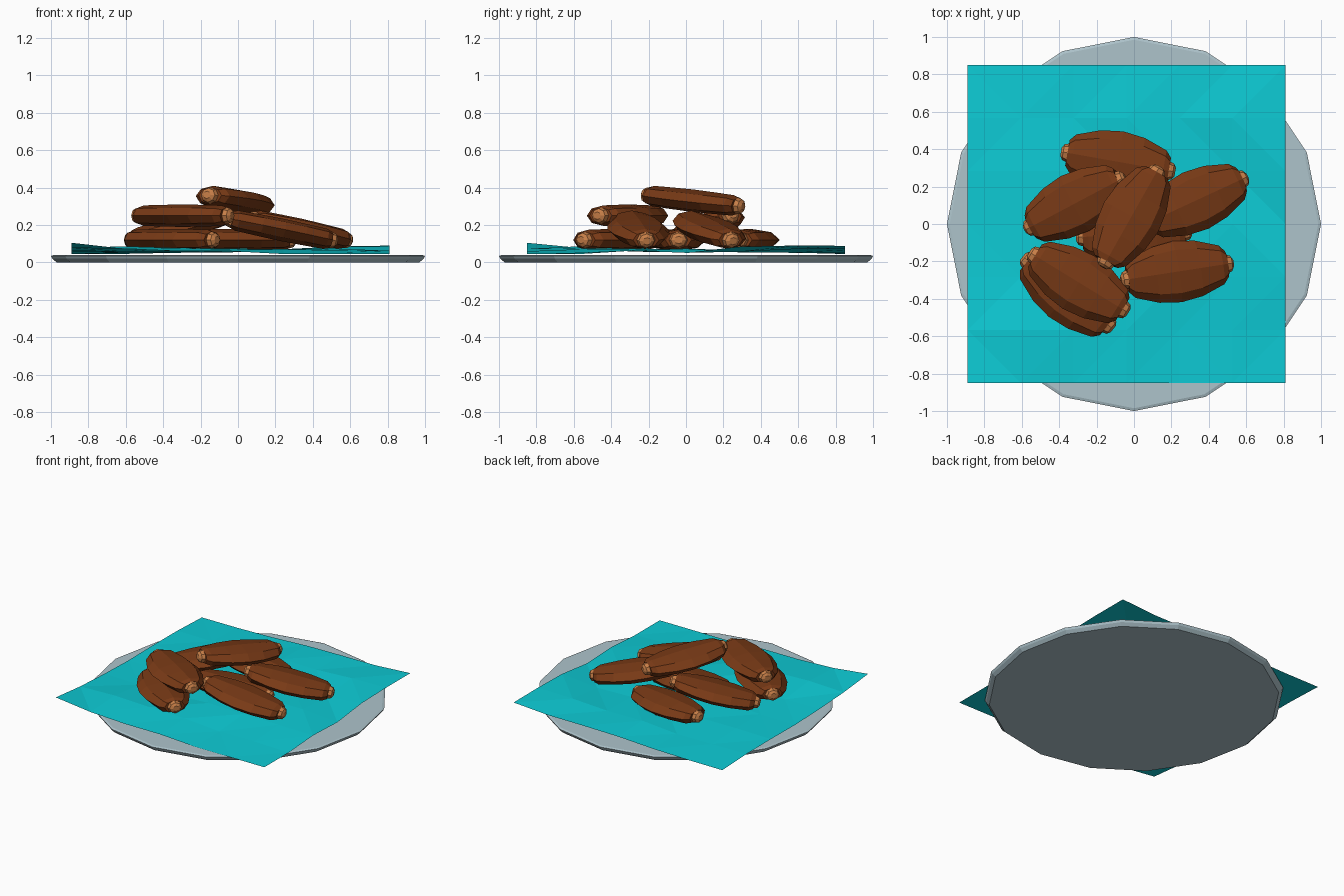
import bpy, bmesh, math, random
from mathutils import Vector, Matrix

if "Cube" in bpy.data.objects:
    bpy.data.objects.remove(bpy.data.objects["Cube"])

random.seed(4)


def material(name, rgb):
    m = bpy.data.materials.new(name)
    m.diffuse_color = (*rgb, 1)
    m.use_nodes = True
    m.node_tree.nodes["Principled BSDF"].inputs["Base Color"].default_value = m.diffuse_color
    return m


PLATE = material("plate_grey", (0.42, 0.55, 0.60))
CLOTH = material("cloth_teal", (0.004, 0.60, 0.67))
BROWN = material("crust_brown", (0.19, 0.042, 0.008))
TAN = material("filling_tan", (0.57, 0.21, 0.064))


def finish(bm, name, mat, matrix=None):
    bmesh.ops.recalc_face_normals(bm, faces=bm.faces)
    mesh = bpy.data.meshes.new(name)
    bm.to_mesh(mesh)
    bm.free()
    mesh.materials.append(mat)
    ob = bpy.data.objects.new(name, mesh)
    if matrix:
        ob.matrix_world = matrix
    bpy.context.collection.objects.link(ob)
    return ob


def loft(bm, rings, sides):
    """Skin elliptical rings (x, half width, half height) along x, capped."""
    loops = []
    for x, w, h in rings:
        loops.append([bm.verts.new((x, w * math.cos(2 * math.pi * i / sides),
                                    h * math.sin(2 * math.pi * i / sides)))
                      for i in range(sides)])
    for a, b in zip(loops, loops[1:]):
        for i in range(sides):
            j = (i + 1) % sides
            bm.faces.new((a[i], a[j], b[j], b[i]))
    bm.faces.new(loops[0])
    bm.faces.new(loops[-1])


# Sixteen-sided plate with a chamfered lower rim
bm = bmesh.new()
loft(bm, [(0, 0.97, 0.97), (0.02, 0.992, 0.992), (0.035, 1, 1), (0.04, 0.985, 0.985)], 16)
finish(bm, "plate", PLATE, Matrix.Rotation(-math.pi / 2, 4, 'Y'))

# Crumpled square napkin: two opposite corners lifted
bm = bmesh.new()
bmesh.ops.create_grid(bm, x_segments=6, y_segments=6, size=0.85)
for v in bm.verts:
    x, y = v.co.x / 0.85, v.co.y / 0.85
    noise = 0 if abs(x * y) > 0.99 else random.uniform(-0.014, 0.014)
    v.co.z = max(0.045, 0.063 + 0.026 * x * y + 0.008 * (x * y < -2) + noise)
    if x < -0.9 and y < -0.9:
        v.co.z = 0.105
    v.co.x -= 0.04
bmesh.ops.triangulate(bm, faces=bm.faces)
finish(bm, "napkin", CLOTH)

# Pastry rolls: flat tapered crust with a rounded filling nub at each end
BODY = [(0.275, 0.070, 0.044), (0.245, 0.105, 0.055), (0.12, 0.150, 0.058), (0, 0.165, 0.060)]
NUB = [(0.31, 0.022, 0.020), (0.298, 0.042, 0.038), (0.27, 0.052, 0.046), (0.23, 0.052, 0.046)]


def roll(name, a, b):
    a, b = Vector(a), Vector(b)
    u = (b - a).normalized()
    v = Vector((0, 0, 1)).cross(u).normalized()
    w = u.cross(v)
    m = Matrix.Translation((a + b) / 2) @ Matrix((u, v, w)).transposed().to_4x4()
    bm = bmesh.new()
    loft(bm, BODY + [(-x, y, z) for x, y, z in BODY[-2::-1]], 8)
    finish(bm, name + "_crust", BROWN, m)
    bm = bmesh.new()
    for s in (1, -1):
        loft(bm, [(s * x, y, z) for x, y, z in NUB], 8)
    finish(bm, name + "_filling", TAN, m)


# Each roll is given by its two end points
ROLLS = {
    "back_roll": ((-0.38, 0.385, 0.12), (0.21, 0.28, 0.12)),
    "left_roll": ((-0.56, -0.02, 0.125), (-0.07, 0.24, 0.25)),
    "lower_front_left_roll": ((-0.585, -0.18, 0.12), (-0.12, -0.555, 0.12)),
    "upper_front_left_roll": ((-0.56, -0.15, 0.25), (-0.03, -0.475, 0.25)),
    "centre_roll": ((-0.29, -0.07, 0.12), (0.29, -0.04, 0.12)),
    "front_right_roll": ((-0.06, -0.30, 0.235), (0.52, -0.21, 0.115)),
    "back_right_roll": ((0.06, 0.0, 0.235), (0.60, 0.25, 0.115)),
    "top_roll": ((-0.16, -0.22, 0.36), (0.13, 0.295, 0.30)),
}
for name, (a, b) in ROLLS.items():
    roll(name, a, b)
